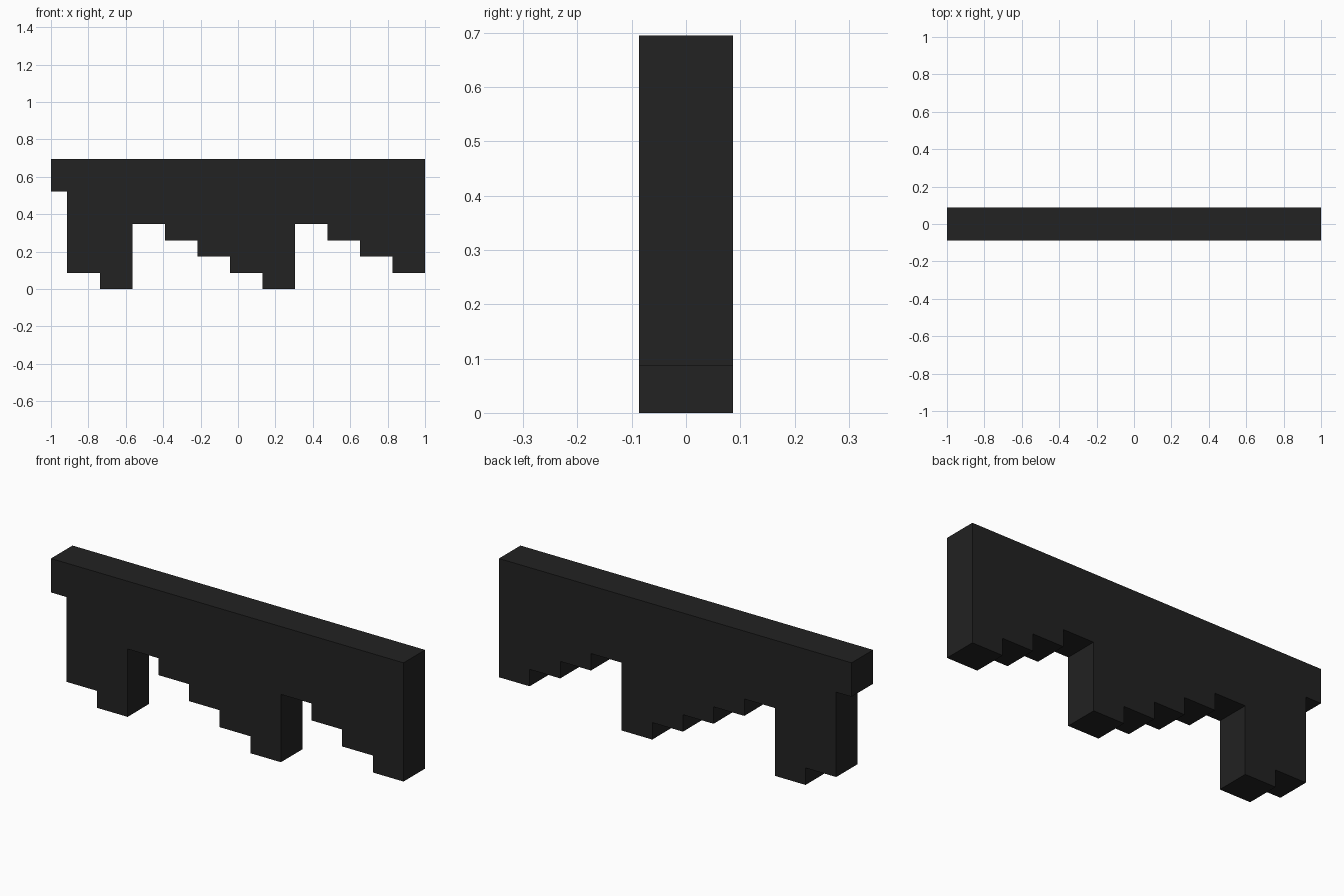
import bpy
import bmesh

default = bpy.data.objects.get("Cube")
if default:
    bpy.data.objects.remove(default, do_unlink=True)

UNIT = 2 / 23          # one stair step in height, half a step in width
TOP = 8 * UNIT
DEPTH = 2 * UNIT

# Single dark material
black = bpy.data.materials.new("charcoal black")
black.use_nodes = True
colour = (0.016, 0.016, 0.016, 1)
black.diffuse_color = colour
black.node_tree.nodes["Principled BSDF"].inputs["Base Color"].default_value = colour

# Underside: a narrow end tab, then repeating descending stairs
steps = [(1, 6), (2, 1), (2, 0)]
steps += [(2, h) for h in (4, 3, 2, 1, 0)]
steps += [(2, h) for h in (4, 3, 2, 1)]

outline = []
x = -1.0
for width, height in steps:
    outline.append((x, height * UNIT))
    x += width * UNIT
    outline.append((x, height * UNIT))
outline += [(1, TOP), (-1, TOP)]

# Extrude the stepped outline from front to back
bm = bmesh.new()
front = bm.faces.new([bm.verts.new((px, -DEPTH / 2, pz)) for px, pz in outline])
result = bmesh.ops.extrude_face_region(bm, geom=[front], use_keep_orig=True)
moved = [v for v in result["geom"] if isinstance(v, bmesh.types.BMVert)]
bmesh.ops.translate(bm, verts=moved, vec=(0, DEPTH, 0))
bmesh.ops.recalc_face_normals(bm, faces=bm.faces)

mesh = bpy.data.meshes.new("stepped_panel")
bm.to_mesh(mesh)
bm.free()
mesh.materials.append(black)
panel = bpy.data.objects.new("stepped_panel", mesh)
bpy.context.collection.objects.link(panel)
